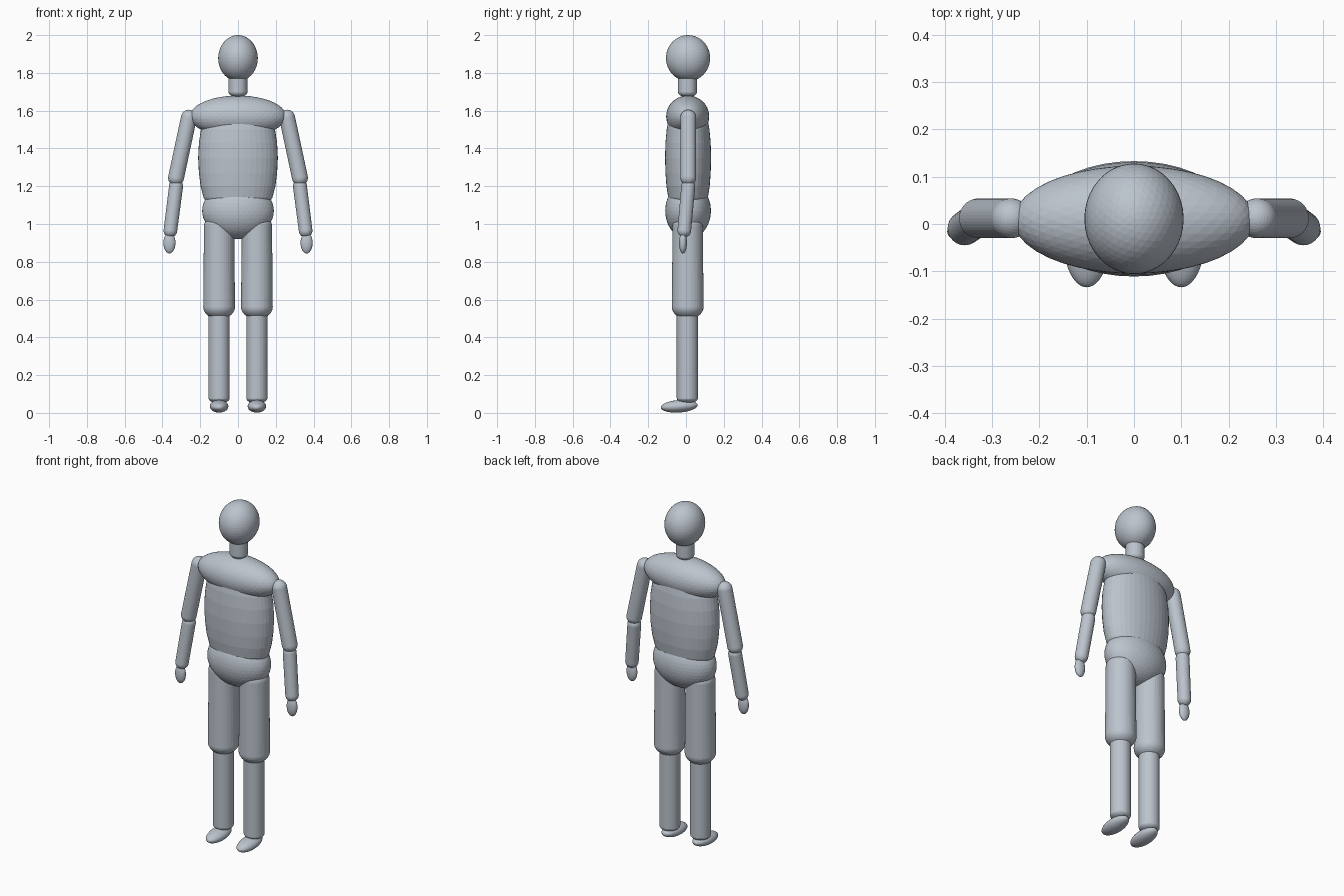
import bpy
import bmesh
import math
from mathutils import Vector

if "Cube" in bpy.data.objects:
    bpy.data.objects.remove(bpy.data.objects["Cube"], do_unlink=True)

grey = bpy.data.materials.new("blue_grey")
grey.use_nodes = True
colour = (0.50, 0.55, 0.61, 1)
grey.diffuse_color = colour
grey.node_tree.nodes["Principled BSDF"].inputs["Base Color"].default_value = colour

SIDES = 40
MID_Y = 0.011  # body axis


def finish(name, bm):
    bmesh.ops.recalc_face_normals(bm, faces=bm.faces)
    mesh = bpy.data.meshes.new(name)
    bm.to_mesh(mesh)
    bm.free()
    mesh.materials.append(grey)
    obj = bpy.data.objects.new(name, mesh)
    bpy.context.collection.objects.link(obj)
    return obj


def ellipsoid(name, centre, radii, tilt=(0, 0, 0)):
    bm = bmesh.new()
    bmesh.ops.create_icosphere(bm, subdivisions=4, radius=1)
    bmesh.ops.scale(bm, vec=radii, verts=bm.verts)
    obj = finish(name, bm)
    obj.location = centre
    obj.rotation_euler = tilt
    return obj


def lathe(name, profile, depth=1.0):
    """Closed turned form from (radius, height) pairs, flattened in y by depth."""
    bm = bmesh.new()
    rings = []
    for r, z in profile:
        rings.append([bm.verts.new((r * math.cos(a), r * depth * math.sin(a), z))
                      for a in (2 * math.pi * i / SIDES for i in range(SIDES))])
    for low, high in zip(rings, rings[1:]):
        for i in range(SIDES):
            j = (i + 1) % SIDES
            bm.faces.new((low[i], low[j], high[j], high[i]))
    bm.faces.new(rings[0][::-1])
    bm.faces.new(rings[-1])
    return finish(name, bm)


def limb(name, top, bottom, r_top, r_bottom, cap=1.0):
    """Round-ended limb between two joint centres; cap squashes the ends."""
    top, bottom = Vector(top), Vector(bottom)
    axis = top - bottom
    angles = [math.radians(a) for a in range(3, 91, 10)] + [math.pi / 2]
    profile = [(r_bottom * math.sin(a), -r_bottom * cap * math.cos(a)) for a in angles]
    profile += [(r_top * math.sin(a), axis.length + r_top * cap * math.cos(a))
                for a in reversed(angles)]
    obj = lathe(name, profile)
    obj.location = bottom
    obj.rotation_mode = 'QUATERNION'
    obj.rotation_quaternion = axis.to_track_quat('Z', 'Y')
    return obj


# Head and neck
ellipsoid("head", (0, MID_Y, 1.878), (0.105, 0.117, 0.122))
limb("neck", (0, 0.008, 1.80), (0, 0.008, 1.70), 0.05, 0.05, 0.6)

# Trunk
ellipsoid("shoulders", (0, 0.009, 1.57), (0.255, 0.114, 0.11))
torso = lathe("torso", [(0.13, 1.07), (0.16, 1.10), (0.182, 1.14), (0.198, 1.20),
                        (0.207, 1.27), (0.211, 1.35), (0.207, 1.43), (0.196, 1.50),
                        (0.18, 1.55), (0.13, 1.59)], 0.578)
torso.location.y = MID_Y
ellipsoid("pelvis", (0, MID_Y, 1.07), (0.19, 0.121, 0.15))

# Arms and legs, one set for each side
for side, s in (("left", 1), ("right", -1)):
    limb(side + "_upper_arm", (s * 0.26, 0.012, 1.563), (s * 0.328, 0.012, 1.245), 0.042, 0.042)
    limb(side + "_forearm", (s * 0.328, 0.012, 1.20), (s * 0.358, -0.009, 0.965), 0.037, 0.036)
    ellipsoid(side + "_hand", (s * 0.363, -0.016, 0.90), (0.032, 0.021, 0.056))
    limb(side + "_thigh", (s * 0.10, 0.009, 0.99), (s * 0.10, 0.009, 0.56), 0.080, 0.084, 0.75)
    limb(side + "_shin", (s * 0.10, 0.007, 0.56), (s * 0.10, 0.007, 0.078), 0.056, 0.056, 0.5)
    ellipsoid(side + "_foot", (s * 0.10, -0.036, 0.035), (0.049, 0.098, 0.033),
              (math.radians(4), 0, 0))
